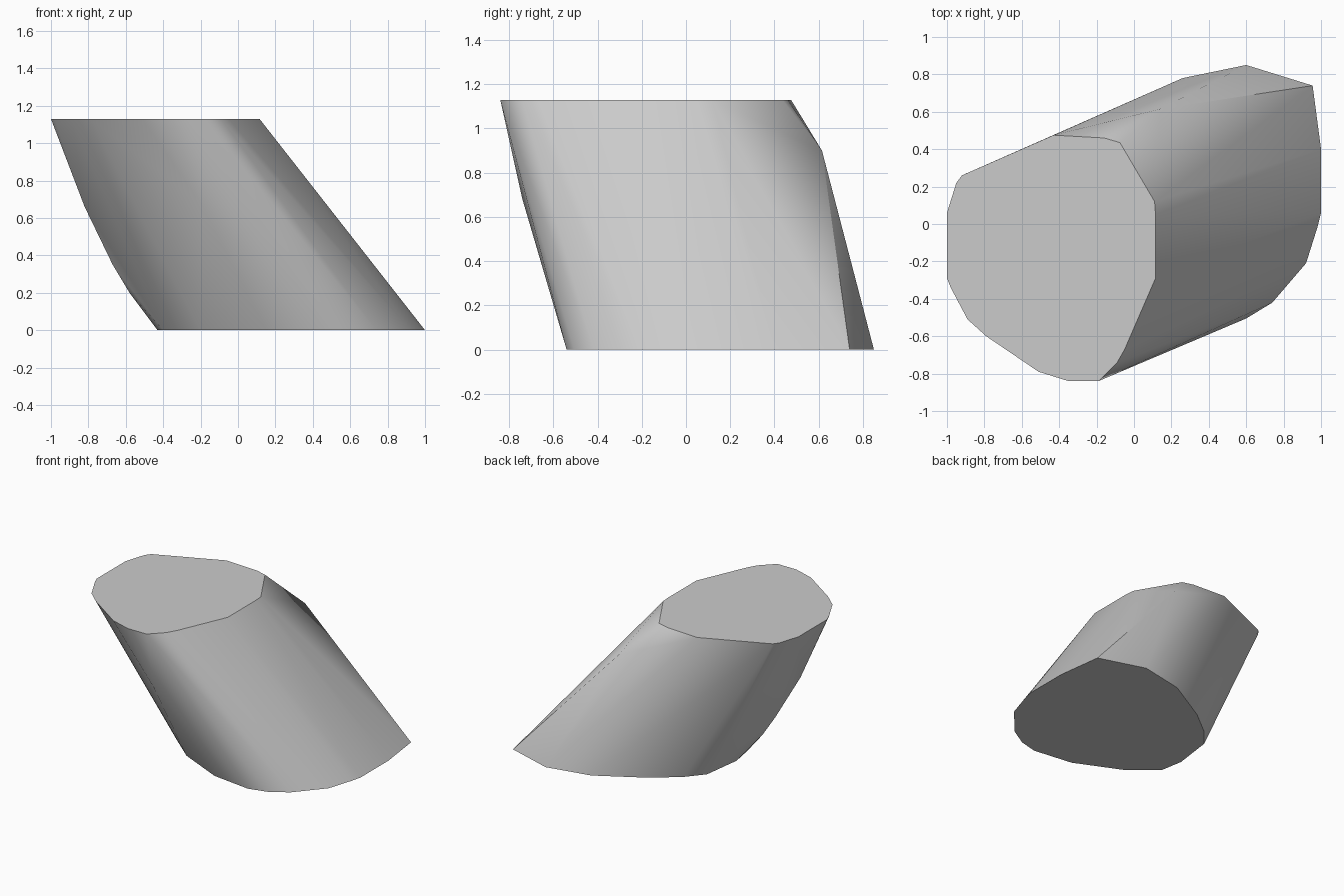
import bpy, bmesh, math

cube = bpy.data.objects.get("Cube")
if cube:
    bpy.data.objects.remove(cube, do_unlink=True)

HEIGHT = 1.13

# Outline of the flat top cap
top_outline = [
    (-1, .06), (-.95, .22), (-.92, .26), (-.43, .475), (-.16, .46), (-.075, .435),
    (.11, .12), (.115, .05), (.115, -.29), (-.05, -.67), (-.09, -.74), (-.19, -.84),
    (-.35, -.84), (-.51, -.79), (-.79, -.6), (-.89, -.51), (-.98, -.34), (-1, -.29),
]

# Outline of the flat base, shifted sideways from the top
base_outline = [
    (.26, .78), (.6, .85), (.955, .74), (1, .4), (1, .06), (.98, -.02), (.92, -.21),
    (.74, -.42), (.6, -.505), (.46, -.54), (.15, -.5), (-.2, -.34), (-.4, -.17),
    (-.43, 0), (-.39, .3), (-.28, .43), (-.09, .58),
]

# Corner at the back and bulge of the curved flank
side_points = [
    (.14, .615, .9), (-.82, -.22, .66), (-.67, -.13, .35), (-.58, -.1, .2), (-.2, -.74, .68),
]


def flat_material(name, colour):
    material = bpy.data.materials.new(name)
    material.use_nodes = True
    material.diffuse_color = colour
    for node in material.node_tree.nodes:
        if node.type == "BSDF_PRINCIPLED":
            node.inputs["Base Color"].default_value = colour
    return material


def hull_object(name, points, material):
    """Wrap the points in a convex skin and merge its flat triangles."""
    bm = bmesh.new()
    for point in points:
        bm.verts.new(point)
    result = bmesh.ops.convex_hull(bm, input=bm.verts[:])
    loose = [v for v in bm.verts if not v.link_faces]
    bmesh.ops.delete(bm, geom=loose, context="VERTS")
    bmesh.ops.dissolve_limit(bm, angle_limit=math.radians(.5),
                             verts=bm.verts[:], edges=bm.edges[:])
    bmesh.ops.recalc_face_normals(bm, faces=bm.faces[:])
    mesh = bpy.data.meshes.new(name)
    bm.to_mesh(mesh)
    bm.free()
    mesh.materials.append(material)
    obj = bpy.data.objects.new(name, mesh)
    bpy.context.collection.objects.link(obj)
    return obj


# Leaning block with soft flanks and crisp rims
points = [(x, y, HEIGHT) for x, y in top_outline]
points += [(x, y, 0) for x, y in base_outline]
points += side_points
grey = flat_material("plain grey", (.6, .6, .6, 1))
block = hull_object("leaning_block", points, grey)

bpy.ops.object.select_all(action="DESELECT")
block.select_set(True)
bpy.context.view_layer.objects.active = block
bpy.ops.object.shade_smooth_by_angle(angle=math.radians(30))
